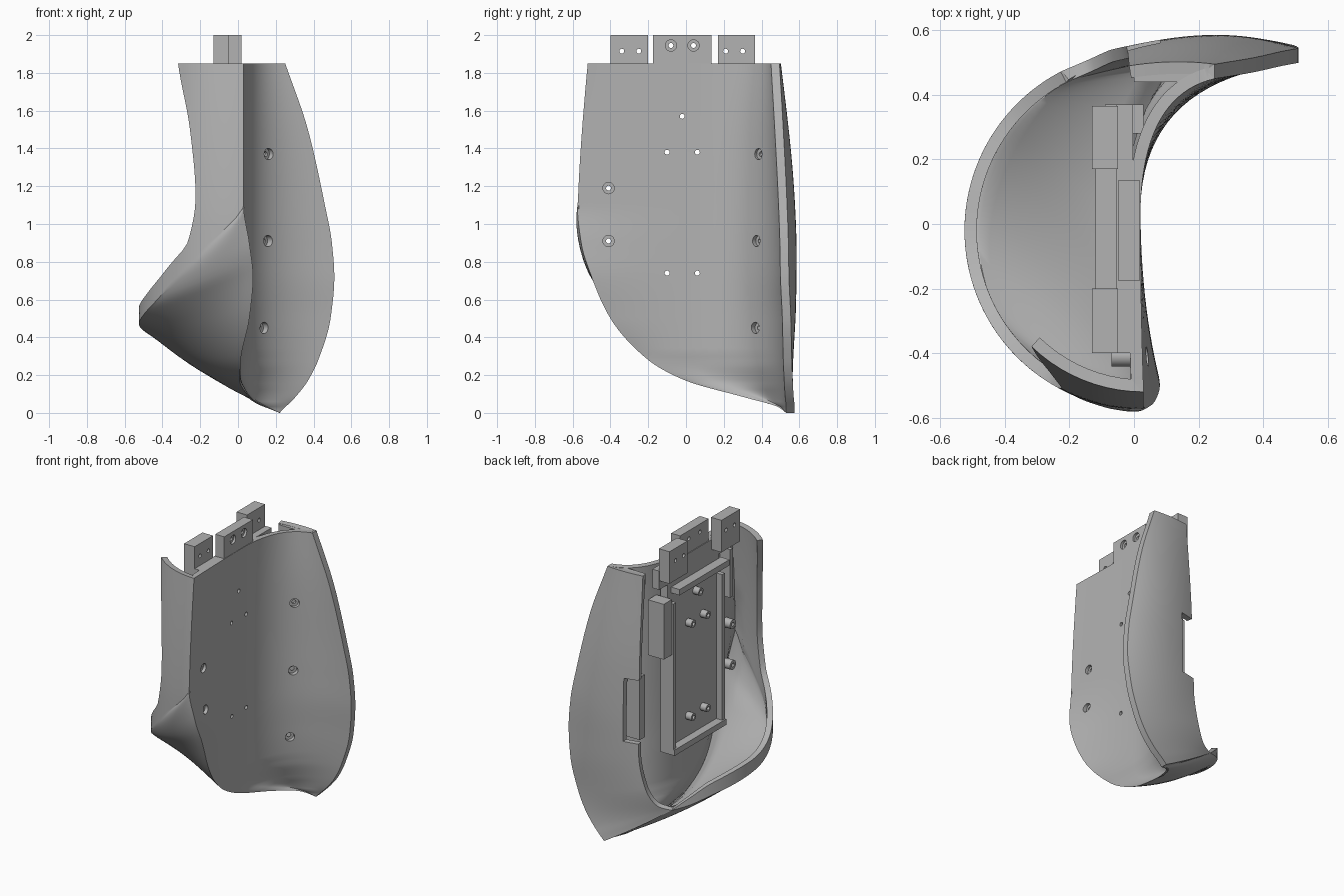
import bpy, bmesh, math
from mathutils import Vector, Matrix
from mathutils.kdtree import KDTree

old = bpy.data.objects.get("Cube")
if old:
    bpy.data.objects.remove(old, do_unlink=True)

grey = bpy.data.materials.new("plain_grey")
grey.use_nodes = True
colour = (0.45, 0.45, 0.45, 1)
grey.diffuse_color = colour
grey.node_tree.nodes["Principled BSDF"].inputs["Base Color"].default_value = colour


def finish(name, bm):
    me = bpy.data.meshes.new(name)
    bm.to_mesh(me)
    bm.free()
    me.materials.append(grey)
    ob = bpy.data.objects.new(name, me)
    bpy.context.collection.objects.link(ob)
    return ob


def add_box(bm, lo, hi):
    lo, hi = Vector(lo), Vector(hi)
    m = Matrix.Translation((lo + hi) / 2) @ Matrix.Diagonal((*(hi - lo), 1))
    bmesh.ops.create_cube(bm, size=1, matrix=m)


def add_cyl(bm, centre, r, depth, direction=(1, 0, 0), sides=24):
    rot = Vector(direction).to_track_quat('Z', 'Y').to_matrix().to_4x4()
    bmesh.ops.create_cone(bm, cap_ends=True, segments=sides, radius1=r, radius2=r,
                          depth=depth, matrix=Matrix.Translation(centre) @ rot)


def box(name, lo, hi):
    bm = bmesh.new()
    add_box(bm, lo, hi)
    return finish(name, bm)


def activate(ob):
    bpy.ops.object.select_all(action='DESELECT')
    ob.select_set(True)
    bpy.context.view_layer.objects.active = ob


def cut(ob, cutter):
    mod = ob.modifiers.new("cut", 'BOOLEAN')
    mod.operation, mod.solver, mod.object = 'DIFFERENCE', 'EXACT', cutter
    mod.use_self = True
    activate(ob)
    bpy.ops.object.modifier_apply(modifier=mod.name)


def clamp(v, lo=0.0, hi=1.0):
    return max(lo, min(hi, v))


def sample(table, t):
    """Smooth interpolation through rows of (key, values...) with rising keys."""
    n = len(table)
    i = max(k for k in range(n - 1) if k == 0 or table[k][0] <= t)
    a, b = table[i], table[i + 1]
    h = b[0] - a[0]
    f = (t - a[0]) / h

    def slope(k, c):
        if k == 0 or k == n - 1:
            p, q = (0, 1) if k == 0 else (n - 2, n - 1)
            return (table[q][c] - table[p][c]) / (table[q][0] - table[p][0])
        l = (table[k][c] - table[k-1][c]) / (table[k][0] - table[k-1][0])
        r = (table[k+1][c] - table[k][c]) / (table[k+1][0] - table[k][0])
        return 0 if l * r <= 0 else 2 * l * r / (l + r)
    return [(1 + 2*f) * (1-f)**2 * a[c] + f * (1-f)**2 * h * slope(i, c)
            + f*f * (3 - 2*f) * b[c] + f*f * (f-1) * h * slope(i + 1, c)
            for c in range(1, len(a))]


def bezier(a, b, c, t):
    return a * (1-t)**2 + b * 2 * t * (1-t) + c * t * t


# Concave wall outline by height: z, lip y, lip x, crest x, crest y
outline = [(0, .53, .22, .22, .53), (.03, .49, .15, .25, .53), (.085, .3, .06, .305, .525),
           (.17, 0, .01, .37, .52), (.28, -.2, .015, .425, .515), (.5, -.4, .06, .49, .51),
           (.72, -.5, .08, .51, .5), (.9, -.555, .06, .497, .497), (1.1, -.575, .03, .46, .49),
           (1.5, -.555, .03, .37, .47), (1.85, -.52, .03, .25, .45)]
# Round outer wall by lip height: crease angle and z, rim angle and z
band = [(0, 243, .29, 243, .29), (.08, 232, .325, 233, .365), (.2, 215, .39, 217, .465),
        (.4, 193, .445, 197, .525), (.6, 172, .49, 178, .56), (.75, 152, .565, 162, .61),
        (.9, 127, .73, 147, .69), (1.0, 107, .91, 134, .79), (1.1, 90, 1.1, 122, .91),
        (1.25, 90, 1.25, 117.5, 1.13), (1.5, 90, 1.5, 122, 1.48), (1.85, 90, 1.85, 134, 1.85)]
# Upright rear rim by crest height: rim x, y, z
crest_rim = [(.1, -.15, .505, .305), (.3, -.07, .54, .42), (.6, -.025, .55, .65),
             (1.2, -.02, .535, 1.2), (1.85, -.015, .49, 1.85)]

TOP, ROWS, CREASE_TOP = 1.85, 70, 1.1
heights = [TOP * (i / ROWS) ** 1.4 for i in range(ROWS + 1)]


def round_wall(angle, z):
    r = .555 - .055 * clamp((z - 1) / .85) ** 1.5
    a = -math.radians(angle)
    return Vector((.03 + r * math.cos(a), -.02 + r * math.sin(a), z))


def wall_row(z):
    ys, xs, xc, yc = sample(outline, z)
    s, e = Vector((xs, ys, z)), Vector((xc, yc, z))
    if z >= CREASE_TOP:
        s = round_wall(90, z)
    ym = max(.05, ys + .3 * (yc - ys))
    f = clamp(z / .25)
    f = f * f * (3 - 2 * f)
    mx = f * min(.02, xs) + (1 - f) * (xs + .1 * (xc - xs))
    m = Vector((mx, ym, z))
    lip_ctrl = Vector((mx, ys + .45 * (ym - ys), z))
    ctrl = Vector((mx + .01, max(yc - .05, ym), z))
    return ([bezier(s, lip_ctrl, m, k / 12) for k in range(12)]
            + [bezier(m, ctrl, e, k / 20) for k in range(21)])


def sweep(start, end, bulge):
    mid = (start + end) / 2
    out = (mid - Vector((0, 0, max(.9, mid.z)))).normalized()
    return [bezier(start, mid + out * bulge, end, k / 16) for k in range(17)]


def lip_row(edge, z):
    """Bowl from the lip to the crease, then round wall up to the rim."""
    ca, cz, ra, rz = sample(band, z)
    if z >= CREASE_TOP:
        bowl = [edge] * 17
    else:
        bowl = sweep(edge, round_wall(ca, cz),
                     .1 * clamp(.2 + z / .25) * clamp((CREASE_TOP - z) / .3))
    return [edge] + bowl + [round_wall(ca + (ra - ca) * k / 10, cz + (rz - cz) * k / 10)
                            for k in range(1, 11)]


def crest_row(edge, z):
    """Flat crest edge, then bulged skin to the rear rim."""
    rim = Vector(sample([(0, *round_wall(243, .29))] + crest_rim, z))
    skin = sweep(edge + Vector((0, .045, 0)), rim, .02 + .07 * math.sin(math.pi * z / TOP))
    return [edge] + skin + [rim] * 10


def add_grid(bm, rows):
    grid = [[bm.verts.new(p) for p in row] for row in rows]
    for r, q in zip(grid, grid[1:]):
        for k in range(len(r) - 1):
            bm.faces.new((r[k], r[k+1], q[k+1], q[k]))


# Shell: concave wall plus outer skin, thickened inward and thinner in the fold
walls = [wall_row(z) for z in heights]
skin = [lip_row(w[0], z) for z, w in reversed(list(zip(heights, walls)))]
skin += [crest_row(w[-1], z) for z, w in zip(heights, walls)]
bm = bmesh.new()
add_grid(bm, walls)
add_grid(bm, skin)
bmesh.ops.remove_doubles(bm, verts=bm.verts, dist=.001)
bmesh.ops.dissolve_degenerate(bm, edges=bm.edges, dist=.0005)
bmesh.ops.recalc_face_normals(bm, faces=bm.faces)
centre_face = min(bm.faces, key=lambda f: (f.calc_center_median() - Vector((.02, 0, 1.2))).length)
if centre_face.normal.x < 0:
    bmesh.ops.reverse_faces(bm, faces=bm.faces)
shell = finish("shell", bm)
fold = KDTree(2 * len(walls))
for i, w in enumerate(walls):
    fold.insert(w[0], 2 * i)
    fold.insert(w[-1], 2 * i + 1)
fold.balance()
group = shell.vertex_groups.new(name="thickness")
for v in shell.data.vertices:
    near = clamp(fold.find(v.co)[2] / .11, .03)
    group.add([v.index], max(near, clamp((v.co.z - 1) / .4)), 'REPLACE')
thick = shell.modifiers.new("thickness", 'SOLIDIFY')
thick.thickness, thick.offset, thick.vertex_group = .038, -1, group.name
activate(shell)
bpy.ops.object.modifier_apply(modifier=thick.name)

# Cutter: screw holes, countersinks and the rear notch
bm = bmesh.new()
pins = [(-.1, 1.38), (.06, 1.38), (-.02, 1.57), (-.1, .74), (.06, .74)]
tab_pins = [(y, 1.915) for y in (-.34, -.25, .21, .3)]
for y, z in pins + tab_pins:
    add_cyl(bm, (-.05, y, z), .013, .5)
lip_screws = [(.022, -.41, 1.19), (.035, -.41, .91)]
tab_screws = [(.02, -.08, 1.945), (.02, .04, 1.945)]
rear_screws = [(.16, .385, 1.37), (.15, .38, .91), (.128, .376, .45)]
for points, d in ((lip_screws + tab_screws, (1, 0, 0)), (rear_screws, (.75, -.66, 0))):
    for p in points:
        add_cyl(bm, p, .03, .036, d)
        add_cyl(bm, p, .013, .3, d)
add_box(bm, (-.1, .42, .72), (.08, .7, 1.15))
cutter = finish("hole_cutter", bm)
cutter.hide_render = True
cutter.hide_set(True)
cut(shell, cutter)

# Mounting panel, header and top tabs
drilled = [box("mounting_panel", (-.055, -.28, .56), (-.004, .28, 1.75)),
           box("header", (-.055, -.4, 1.72), (-.003, .37, 1.849)),
           box("centre_tab", (-.05, -.175, 1.7), (.018, .135, 2)),
           box("front_tab", (-.13, -.4, 1.78), (-.05, -.2, 2)),
           box("rear_tab", (-.13, .17, 1.78), (-.05, .365, 2))]
for ob in drilled:
    cut(ob, cutter)

# Raised frame, guides and ledges
box("frame_top", (-.12, -.3, 1.65), (-.05, .24, 1.69))
box("frame_bottom", (-.11, -.28, .56), (-.05, .28, .6))
for name, y in (("front", -.28), ("rear", .25)):
    box(name + "_rail", (-.1, y, .56), (-.05, y + .03, 1.6))
box("rear_guide_block", (-.09, .28, 1.25), (.03, .37, 1.63))
box("front_guide", (-.09, -.38, 1.4), (-.01, -.35, 1.73))
box("notch_flange", (.005, .44, .72), (.12, .495, 1.15))
box("top_ledge", (0, .44, 1.77), (.19, .485, 1.845))

# Hollow bosses behind the screw holes
bm = bmesh.new()
for y, z in pins:
    add_cyl(bm, (-.075, y, z), .026, .05)
for x, y, z in lip_screws:
    add_cyl(bm, (-.04, y, z), .032, .06)
bosses = finish("screw_bosses", bm)
cut(bosses, cutter)

for ob in (shell, bosses):
    activate(ob)
    bpy.ops.object.shade_smooth_by_angle(angle=math.radians(28))
